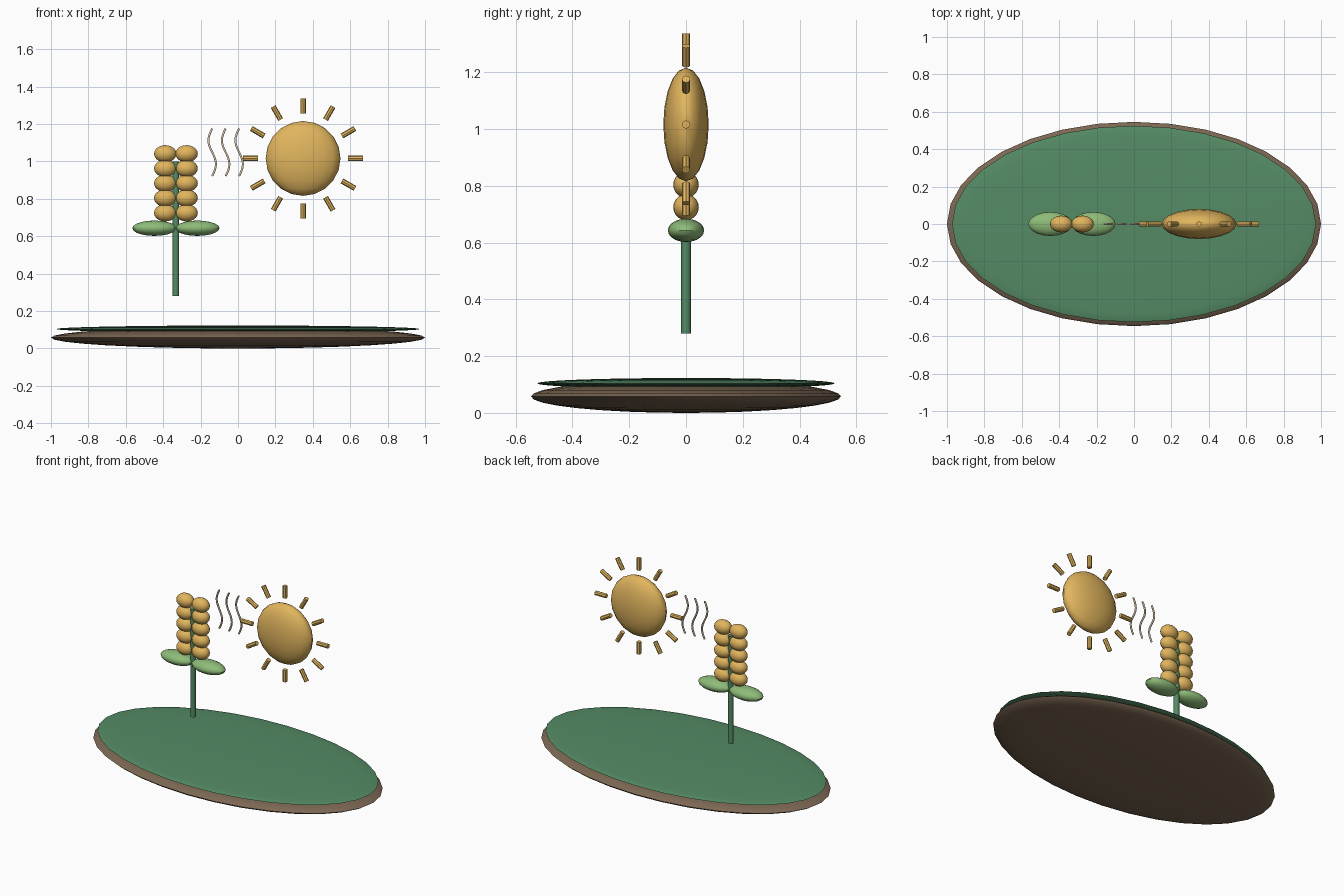
import bpy
from math import sin, cos, pi, radians

if "Cube" in bpy.data.objects:
    bpy.data.objects.remove(bpy.data.objects["Cube"])


def material(name, rgb):
    m = bpy.data.materials.new(name)
    m.diffuse_color = (*rgb, 1)
    m.use_nodes = True
    m.node_tree.nodes["Principled BSDF"].inputs["Base Color"].default_value = m.diffuse_color
    return m


GOLD = material("gold", (0.75, 0.46, 0.11))
GREEN = material("deep_green", (0.09, 0.26, 0.13))
LEAF = material("leaf_green", (0.27, 0.50, 0.19))
SOIL = material("soil_brown", (0.20, 0.135, 0.085))
HAZE = material("haze_tan", (0.70, 0.58, 0.42))


def finish(name, mat):
    o = bpy.context.object
    o.name = name
    o.data.materials.append(mat)
    bpy.ops.object.transform_apply(location=False, rotation=True, scale=True)
    bpy.ops.object.shade_smooth_by_angle(angle=radians(40))
    return o


def ellipsoid(name, loc, radii, mat, seg=20, rings=10):
    bpy.ops.mesh.primitive_uv_sphere_add(segments=seg, ring_count=rings, radius=1, location=loc)
    bpy.context.object.scale = radii
    return finish(name, mat)


def rod(name, loc, radius, depth, mat, seg, tilt=0):
    bpy.ops.mesh.primitive_cylinder_add(vertices=seg, radius=radius, depth=depth,
                                        location=loc, rotation=(0, tilt, 0))
    return finish(name, mat)


# Ground: soil disc with a grass disc on top
ellipsoid("soil_base", (0, 0, 0.058), (1.0, 0.546, 0.058), SOIL, 32, 16)
ellipsoid("grass_top", (0, 0, 0.104), (0.973, 0.525, 0.019), GREEN, 32, 16)

# Plant: stem, two leaves, paired grains
PX = -0.332
rod("stem", (PX, 0, 0.64), 0.017, 0.72, GREEN, 12)
for side, label in ((-1, "left"), (1, "right")):
    ellipsoid(f"leaf_{label}", (PX + side * 0.115, 0, 0.643), (0.118, 0.064, 0.041), LEAF)
    for i in range(5):
        ellipsoid(f"grain_{label}_{i + 1}", (PX + side * 0.057, 0, 0.725 + i * 0.079),
                  (0.06, 0.045, 0.046), GOLD)

# Sun: flattened ball with twelve rays
SX, SZ = 0.348, 1.016
ellipsoid("sun_disc", (SX, 0, SZ), (0.2, 0.08, 0.2), GOLD)
for i in range(12):
    a = i * pi / 6
    rod(f"sun_ray_{i + 1}", (SX + 0.28 * sin(a), 0, SZ + 0.28 * cos(a)),
        0.0145, 0.08, GOLD, 8, a)

# Heat waves: three thin wavy tubes
for k in range(3):
    cu = bpy.data.curves.new(f"heat_wave_{k + 1}", "CURVE")
    cu.dimensions = "3D"
    cu.bevel_depth = 0.006
    cu.bevel_resolution = 1
    cu.use_fill_caps = True
    sp = cu.splines.new("POLY")
    n = 17
    sp.points.add(n - 1)
    for j, p in enumerate(sp.points):
        t = j / (n - 1)
        p.co = (-0.138 + 0.072 * k + 0.02 * sin(2 * pi * t), 0, 0.922 + 0.254 * t, 1)
    cu.materials.append(HAZE)
    bpy.context.collection.objects.link(bpy.data.objects.new(cu.name, cu))
